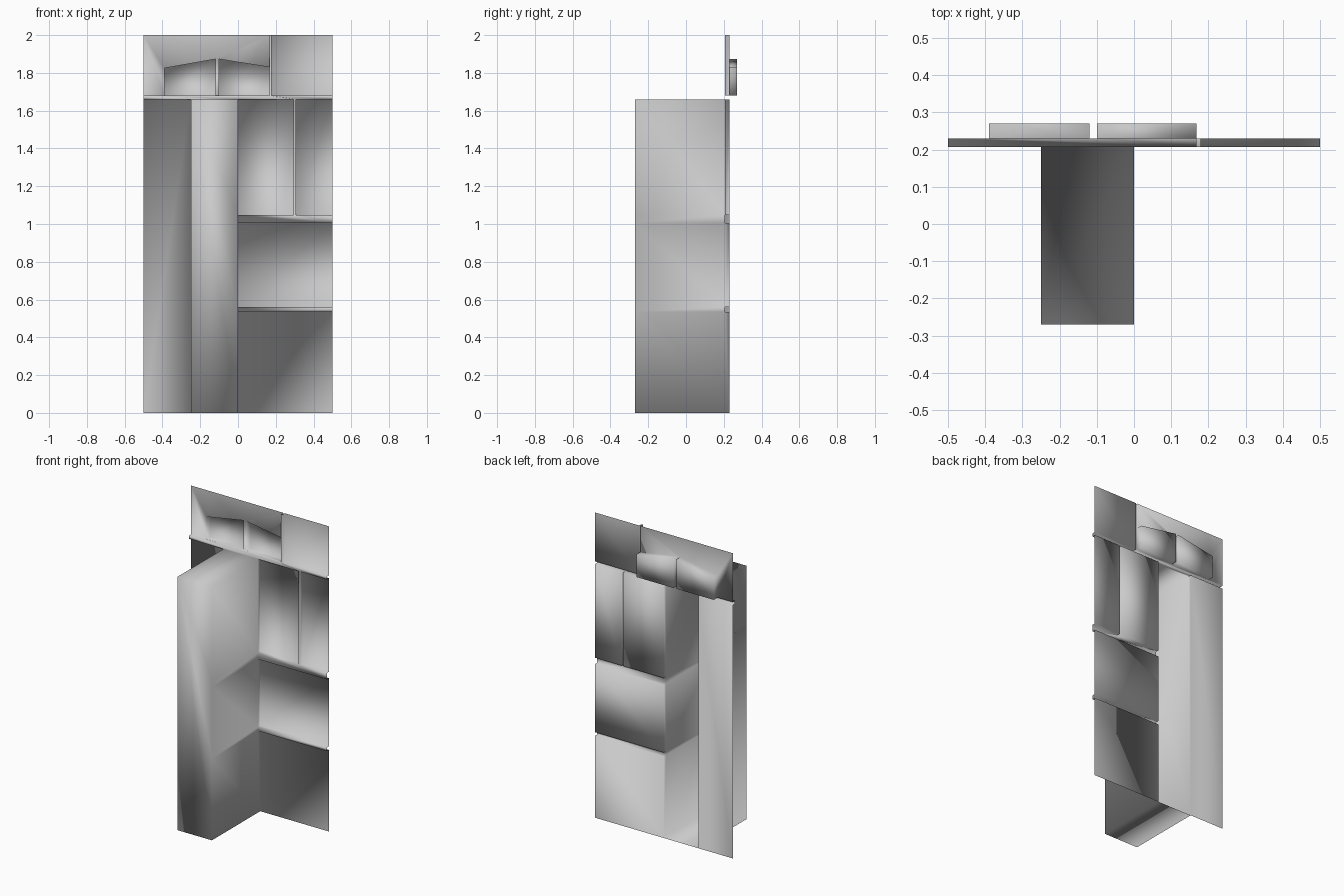
import bpy, bmesh
from mathutils import Vector

if "Cube" in bpy.data.objects:
    bpy.data.objects.remove(bpy.data.objects["Cube"])

PANEL, RAIL, RECESS, FRONT = 0.23, 0.207, 0.27, -0.27
polys = []


def flat(outline, y):
    # face in the xz plane
    polys.append([Vector((x, y, z)) for x, z in outline])


def rect(x0, x1, z0, z1):
    return [(x0, z0), (x1, z0), (x1, z1), (x0, z1)]


def strip(a, b, y0, y1):
    # strip running in depth along the line a-b
    polys.append([Vector((p[0], y, p[1])) for p, y in
                  ((a, y0), (a, y1), (b, y1), (b, y0))])


def weld(name):
    # one continuous smooth shell: add corners at T-joints, then merge
    points = [p for poly in polys for p in poly]
    bm = bmesh.new()
    for poly in polys:
        ring = []
        for a, b in zip(poly, poly[1:] + poly[:1]):
            d = b - a
            ts = {0.0}
            for p in points:
                t = (p - a).dot(d) / d.length_squared
                if 1e-3 < t < 0.999 and (a + d * t - p).length < 1e-4:
                    ts.add(round(t, 4))
            ring += [a + d * t for t in sorted(ts)]
        bm.faces.new([bm.verts.new(p) for p in ring])
    bmesh.ops.remove_doubles(bm, verts=bm.verts, dist=5e-4)
    bmesh.ops.recalc_face_normals(bm, faces=bm.faces)
    bm.faces.ensure_lookup_table()
    if bm.faces[0].normal.y > 0:
        bmesh.ops.reverse_faces(bm, faces=bm.faces)
    for f in bm.faces:
        f.smooth = True
    mesh = bpy.data.meshes.new(name)
    bm.to_mesh(mesh)
    bm.free()
    bpy.context.collection.objects.link(bpy.data.objects.new(name, mesh))


# projecting column, open at the back; right side split at the rails
flat(rect(-0.25, 0, 0, 1.66), FRONT)
strip((-0.25, 0), (0, 0), FRONT, PANEL)
strip((-0.25, 1.66), (0, 1.66), FRONT, RAIL)
strip((-0.25, 0), (-0.25, 1.66), FRONT, PANEL)
for z0, z1, y in ((0, 0.535, PANEL), (0.535, 0.56, RAIL), (0.56, 1.005, PANEL),
                  (1.005, 1.048, RAIL), (1.048, 1.66, PANEL)):
    strip((0, z0), (0, z1), FRONT, y)

# flat wall panels
for r in ((-0.5, -0.25, 0, 1.66), (0, 0.5, 0, 0.535), (0, 0.5, 0.56, 1.005),
          (0, 0.295, 1.048, 1.66), (0.307, 0.5, 1.048, 1.66),
          (0.178, 0.5, 1.68, 2), (-0.5, -0.39, 1.68, 2),
          (-0.12, -0.10, 1.68, 1.873)):
    flat(rect(*r), PANEL)

# panel over the two recesses
for tri in ([(-0.39, 1.825), (-0.12, 1.873), (-0.39, 2)],
            [(-0.12, 1.873), (0.168, 2), (-0.39, 2)],
            [(-0.12, 1.873), (-0.10, 1.873), (0.168, 2)],
            [(-0.10, 1.873), (0.168, 1.83), (0.168, 2)]):
    flat(tri, PANEL)

# raised rails: front faces
for r in ((0, 0.5, 0.535, 0.56), (0, 0.5, 1.005, 1.048), (-0.5, 0.5, 1.66, 1.68),
          (0.295, 0.307, 1.048, 1.66), (0.168, 0.178, 1.68, 2)):
    flat(rect(*r), RAIL)

# raised rails: edges, left open where two rails cross
for z, x0, x1 in ((0.535, 0, 0.5), (0.56, 0, 0.5), (1.005, 0, 0.5),
                  (1.048, 0, 0.295), (1.048, 0.307, 0.5),
                  (1.66, -0.5, -0.25), (1.66, 0, 0.295), (1.66, 0.307, 0.5),
                  (1.68, -0.5, 0.168), (1.68, 0.178, 0.5)):
    strip((x0, z), (x1, z), RAIL, PANEL)
for x, z0, z1 in ((0.295, 1.048, 1.66), (0.307, 1.048, 1.66),
                  (0.168, 1.68, 2), (0.178, 1.68, 2)):
    strip((x, z0), (x, z1), RAIL, PANEL)

# two recessed niches with sloping tops
for x0, x1, za, zb in ((-0.39, -0.12, 1.825, 1.873), (-0.10, 0.168, 1.873, 1.83)):
    o = [(x0, 1.68), (x1, 1.68), (x1, zb), (x0, za)]
    flat(o, RECESS)
    for a, b in zip(o, o[1:] + o[:1]):
        strip(a, b, PANEL, RECESS)

weld("wall_relief")
